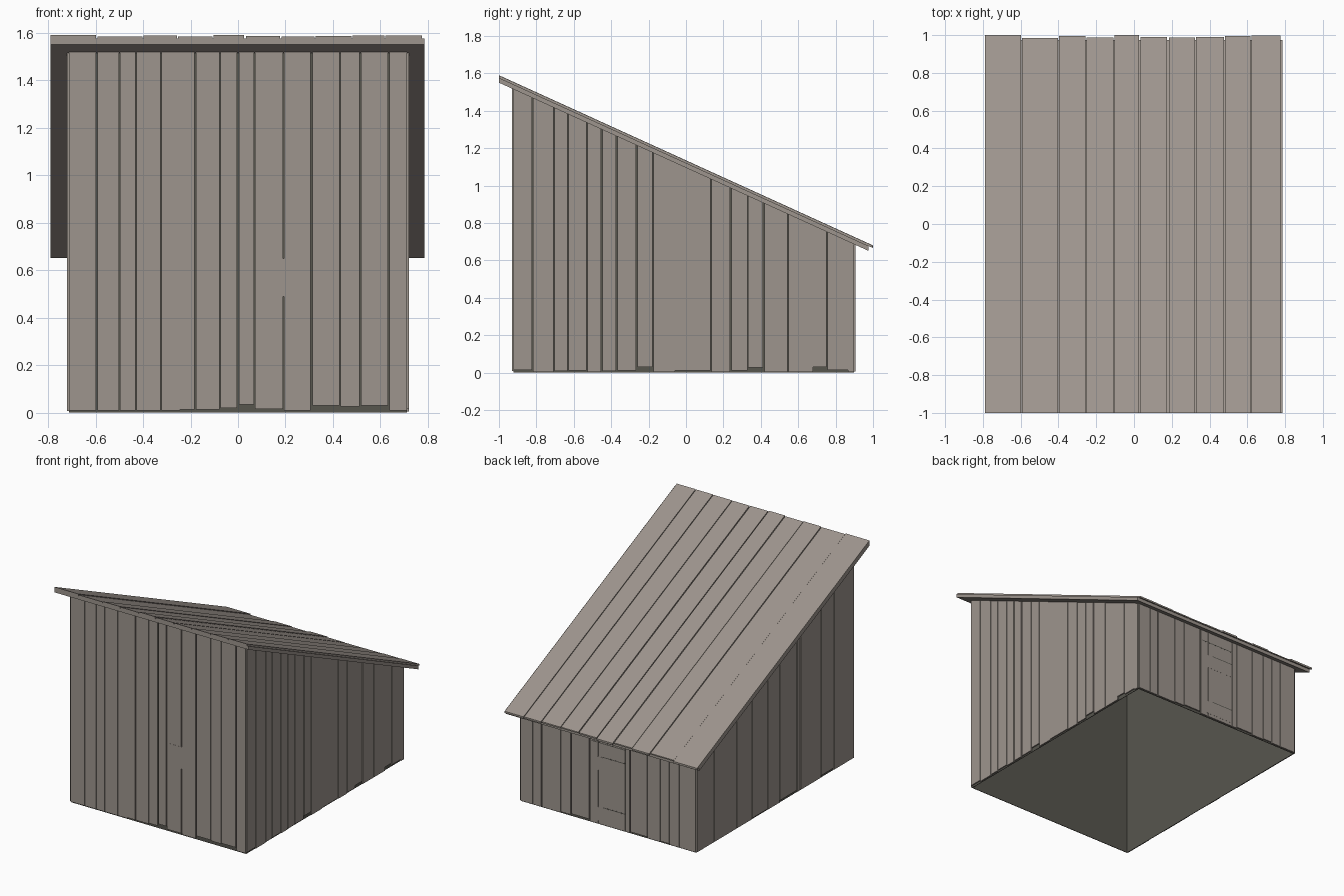
import bpy, bmesh

cube = bpy.data.objects.get("Cube")
if cube:
    bpy.data.objects.remove(cube)


def material(name, rgb):
    m = bpy.data.materials.new(name)
    m.use_nodes = True
    col = (*rgb, 1)
    m.diffuse_color = col
    m.node_tree.nodes["Principled BSDF"].inputs["Base Color"].default_value = col
    return m


WOOD = material("weathered wood", (0.34, 0.3, 0.268))
DARK = material("dark lining", (0.095, 0.092, 0.076))


# Roof planes as heights over depth y
def roof_plane(drop):
    return lambda y: 1.59 - drop - 0.455 * (y + 1)


ROOF_MID = roof_plane(0.014)
ROOF_UNDER = roof_plane(0.04)


def build(name, blocks, mat):
    """Each block is x0, x1, y0, y1, bottom, top; heights may be functions of y."""
    bm = bmesh.new()
    for x0, x1, y0, y1, low, high in blocks:
        rings = []
        for h in (low, high):
            rings.append([bm.verts.new((x, y, h(y) if callable(h) else h))
                          for x, y in ((x0, y0), (x1, y0), (x1, y1), (x0, y1))])
        a, b = rings
        bm.faces.new(a[::-1])
        bm.faces.new(b)
        for i in range(4):
            j = (i + 1) % 4
            bm.faces.new((a[i], a[j], b[j], b[i]))
    mesh = bpy.data.meshes.new(name)
    bm.to_mesh(mesh)
    bm.free()
    mesh.materials.append(mat)
    bpy.context.collection.objects.link(bpy.data.objects.new(name, mesh))


def spans(edges, wide=(), closed=()):
    """Board extents between joints; joints are narrow, wide or closed."""
    half = [0 if e in closed else 0.004 if e in wide else 0.0023 for e in edges]
    half[0] = half[-1] = 0
    return [(edges[i] + half[i], edges[i + 1] - half[i + 1])
            for i in range(len(edges) - 1)]


# Thin dark lining behind the boards, hollow and open at the bottom
X, FRONT, BACK, T = 0.711, -0.921, 0.897, 0.004
LINING_TOP = roof_plane(0.03)
build("wall_lining",
      [(-X, X, FRONT, FRONT + T, 0, LINING_TOP),
       (-X, X, BACK - T, BACK, 0, LINING_TOP),
       (-X, T - X, FRONT + T, BACK - T, 0, LINING_TOP),
       (X - T, X, FRONT + T, BACK - T, 0, LINING_TOP)], DARK)

# Front wall planks
front = [-X, -0.595, -0.5, -0.43, -0.325, -0.245, -0.18, -0.075, 0, 0.07,
         0.192, 0.31, 0.43, 0.515, 0.635, X]
front_low = {5: 0.014, 6: 0.014, 7: 0.02, 8: 0.035, 9: 0.015,
             11: 0.03, 12: 0.025, 13: 0.03}
build("front_wall_planks",
      [(a, b, -0.93, FRONT, front_low.get(i, 0.008), ROOF_UNDER)
       for i, (a, b) in enumerate(spans(front, (-0.18, 0, 0.31, 0.635), (-0.245,)))],
      WOOD)

# Small patch board on the front wall
build("front_patch_board", [(0.08, 0.197, -0.931, FRONT, 0.49, 0.65)], WOOD)

# Back wall planks, with the door boards in the middle
back = [-X, -0.58, -0.5, -0.425, -0.32, -0.18, -0.14, 0.08, 0.15,
        0.3, 0.385, 0.54, 0.61, X]
back_low = {4: 0.015, 8: 0.02, 9: 0.012, 2: 0.012}
build("back_wall_planks",
      [(a, b, BACK, 0.906, back_low.get(i, 0.006), ROOF_UNDER)
       for i, (a, b) in enumerate(spans(back, (-0.18, 0.15, 0.3, 0.54)))], WOOD)

# Cross boards on the back door and their seams
build("door_cross_boards",
      [(-0.138, 0.1, BACK, 0.9068, z, z + 0.1) for z in (0.03, 0.4)], WOOD)
build("door_seams",
      [(-0.138, 0.04, BACK, 0.9065, z, z + 0.006) for z in (0.13, 0.5)]
      + [(-0.14, 0.135, BACK, 0.9065, 0.6, 0.606)], DARK)

# Side wall planks
left = [FRONT, -0.82, -0.705, -0.63, -0.53, -0.45, -0.37, -0.262, -0.176, -0.06,
        0.134, 0.24, 0.33, 0.417, 0.545, 0.68, 0.754, 0.866, BACK]
left_low = {0: 0.015, 2: 0.008, 3: 0.012, 5: 0.008, 6: 0.01, 7: 0.03, 9: 0.01,
            11: 0.01, 12: 0.028, 15: 0.03, 16: 0.015}
build("left_side_planks",
      [(X, 0.72, a, b, left_low.get(i, 0.004), ROOF_UNDER)
       for i, (a, b) in enumerate(spans(left, (-0.45, -0.37, -0.262, 0.24, 0.417),
                                        (-0.06, 0.68, 0.866)))], WOOD)
right = [FRONT, -0.69, -0.54, -0.3, -0.26, -0.06, 0.08, 0.26, 0.44, 0.7, BACK]
right_low = {1: 0.02, 4: 0.02, 6: 0.012}
build("right_side_planks",
      [(-0.72, -X, a, b, right_low.get(i, 0.006), ROOF_UNDER)
       for i, (a, b) in enumerate(spans(right, (-0.3, -0.26, 0.44, 0.7)))], WOOD)

# Roof deck under the boards
build("roof_deck", [(-0.79, 0.785, -1, 0.975, ROOF_UNDER, ROOF_MID)], WOOD)

# Roof boards, each slightly different in thickness and length
roof = [-0.79, -0.595, -0.4, -0.255, -0.105, 0.03, 0.18, 0.325, 0.48, 0.62, 0.775]
drops = [0, 0.006, 0.002, 0.005, 0, 0.004, 0.005, 0.004, 0.002, 0.001]
build("roof_boards",
      [(a, b, -1, 1 - 2.5 * d, ROOF_MID, roof_plane(d))
       for (a, b), d in zip(spans(roof, (0.03, 0.18)), drops)], WOOD)
